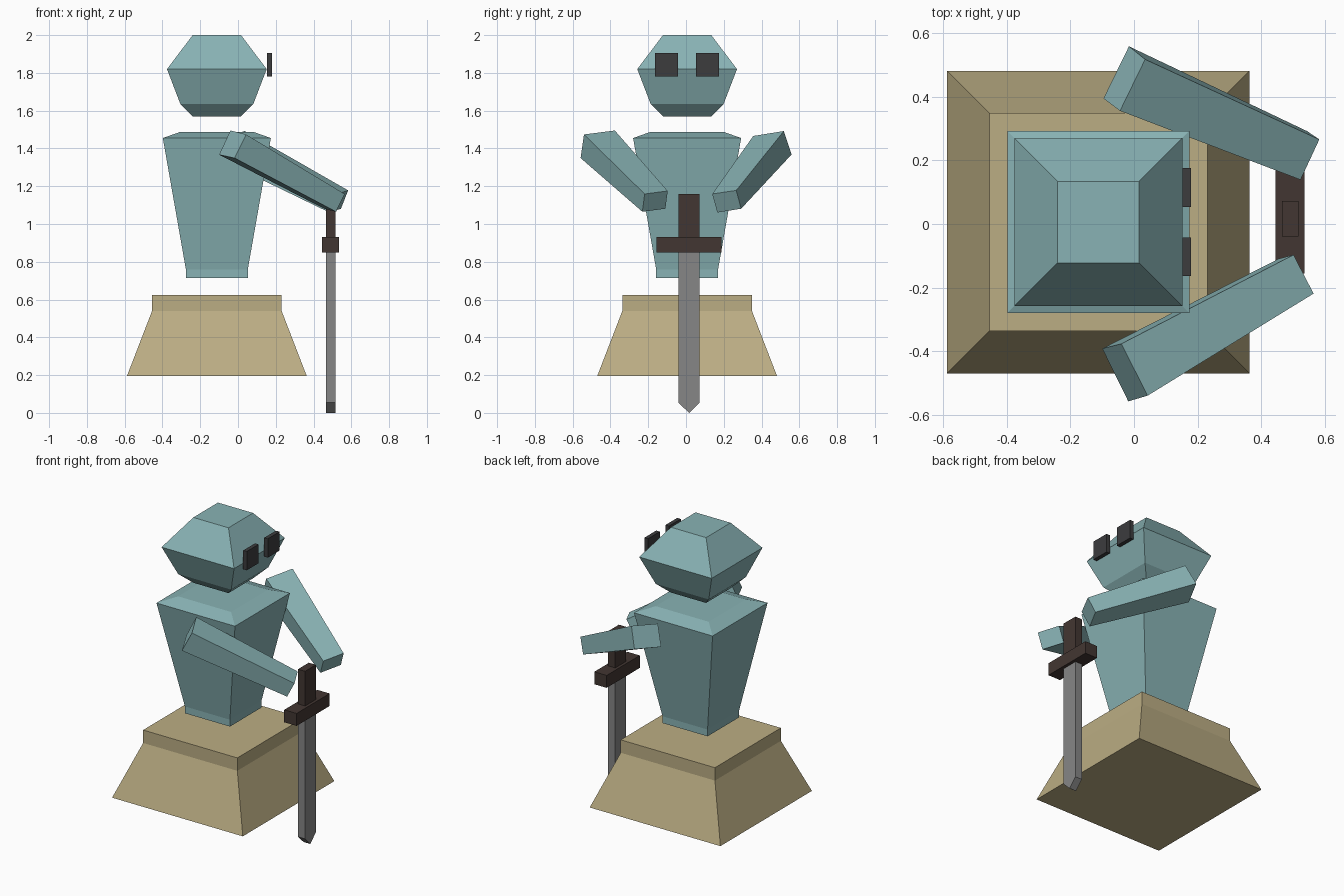
import bpy, bmesh

if "Cube" in bpy.data.objects:
    bpy.data.objects.remove(bpy.data.objects["Cube"])


def material(name, rgb):
    m = bpy.data.materials.new(name)
    m.diffuse_color = (*rgb, 1)
    m.use_nodes = True
    m.node_tree.nodes["Principled BSDF"].inputs["Base Color"].default_value = m.diffuse_color
    return m


TEAL = material("teal", (0.25, 0.45, 0.46))
TAN = material("tan", (0.50, 0.42, 0.23))
STEEL = material("steel", (0.24, 0.24, 0.24))
BROWN = material("dark_brown", (0.055, 0.037, 0.032))
BLACK = material("charcoal", (0.045, 0.045, 0.048))


def loft(name, rings, mat):
    """Skin a stack of four-corner rings and cap both ends."""
    bm = bmesh.new()
    vr = [[bm.verts.new(p) for p in r] for r in rings]
    for a, b in zip(vr, vr[1:]):
        for i in range(4):
            j = (i + 1) % 4
            bm.faces.new((a[i], a[j], b[j], b[i]))
    bm.faces.new(vr[0][::-1])
    bm.faces.new(vr[-1])
    bmesh.ops.remove_doubles(bm, verts=bm.verts, dist=1e-5)
    bmesh.ops.recalc_face_normals(bm, faces=bm.faces)
    me = bpy.data.meshes.new(name)
    bm.to_mesh(me)
    bm.free()
    me.materials.append(mat)
    ob = bpy.data.objects.new(name, me)
    bpy.context.collection.objects.link(ob)
    return ob


def ring(cx, cy, hx, hy, z):
    return [(cx - hx, cy - hy, z), (cx + hx, cy - hy, z),
            (cx + hx, cy + hy, z), (cx - hx, cy + hy, z)]


def tower(name, cx, cy, profile, mat):
    """Square-section body from (half width, height) pairs."""
    return loft(name, [ring(cx, cy, h, h, z) for h, z in profile], mat)


def box(name, cx, cy, hx, hy, z0, z1, mat):
    return loft(name, [ring(cx, cy, hx, hy, z0), ring(cx, cy, hx, hy, z1)], mat)


# Body stack
CX, CY = -0.112, 0.006
tower("skirt", CX, CY, [(0.476, 0.195), (0.343, 0.54), (0.343, 0.625)], TAN)
tower("torso", CX, CY, [(0.164, 0.715), (0.164, 0.76), (0.286, 1.455), (0.193, 1.488)], TEAL)
tower("head", CX, CY, [(0.128, 1.57), (0.193, 1.635), (0.264, 1.82), (0.128, 2.0)], TEAL)

# Eyes on the +x side of the head
for side, label in ((-1, "right"), (1, "left")):
    box("eye_" + label, 0.166, CY + side * 0.109, 0.013, 0.061, 1.78, 1.904, BLACK)

# Arms, tapered from shoulder to hand
loft("arm_right", [
    [(-0.040, -0.377, 1.495), (0.043, -0.540, 1.474), (-0.018, -0.558, 1.349), (-0.100, -0.392, 1.367)],
    [(0.502, -0.097, 1.175), (0.565, -0.219, 1.159), (0.519, -0.231, 1.065), (0.456, -0.109, 1.081)],
], TEAL)
loft("arm_left", [
    [(-0.044, 0.356, 1.466), (0.035, 0.518, 1.492), (-0.016, 0.559, 1.368), (-0.096, 0.395, 1.342)],
    [(0.524, 0.139, 1.159), (0.583, 0.266, 1.178), (0.545, 0.292, 1.081), (0.484, 0.166, 1.061)],
], TEAL)

# Sword: pointed blade, crossguard and grip
SX, SY = 0.491, 0.016
loft("blade", [ring(SX, SY, 0.025, 0.0005, 0.0),
               ring(SX, SY, 0.025, 0.056, 0.055),
               ring(SX, SY, 0.025, 0.056, 0.86)], STEEL)
box("crossguard", SX, SY, 0.045, 0.172, 0.848, 0.930, BROWN)
box("grip", SX, SY, 0.026, 0.056, 0.925, 1.158, BROWN)
